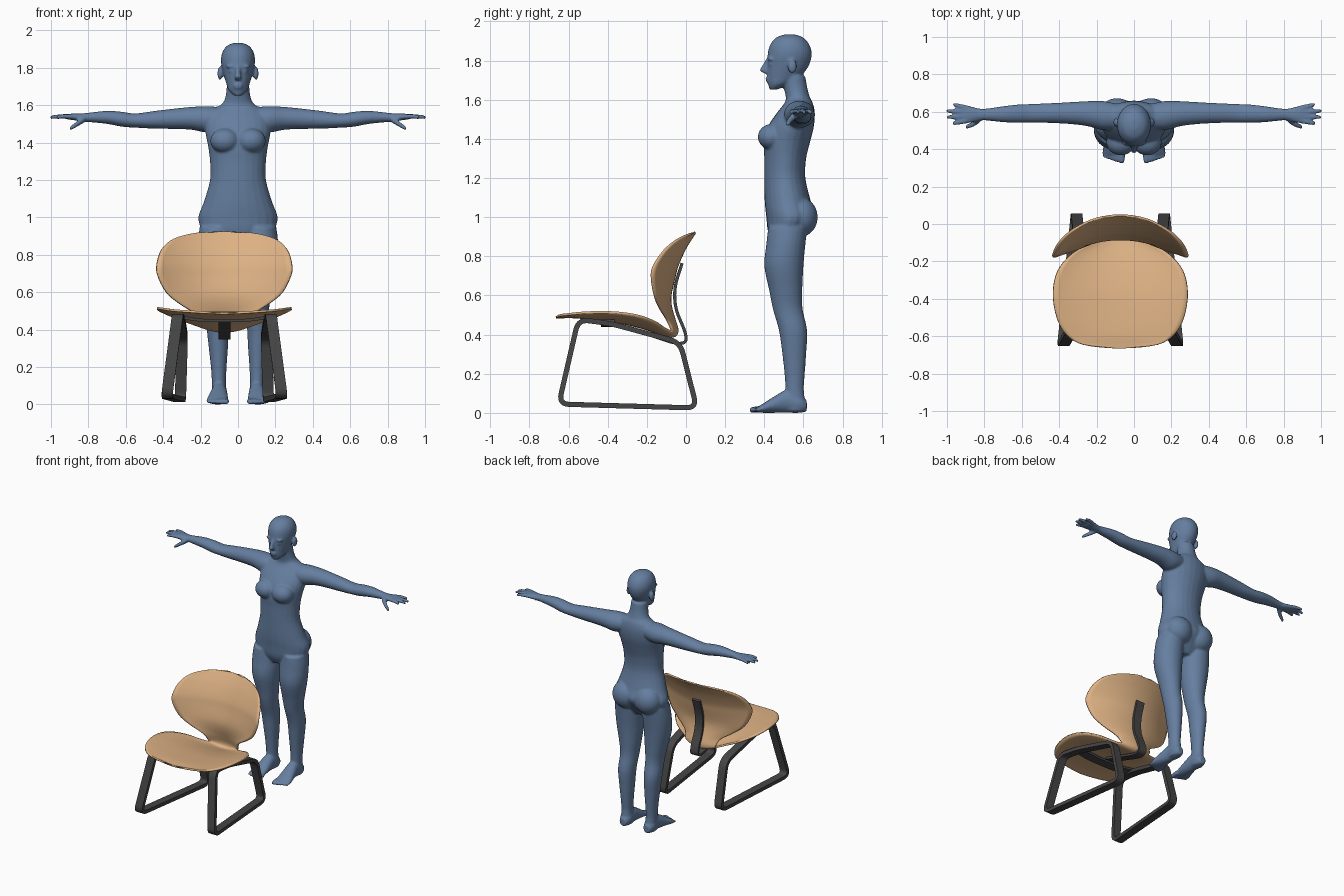
import bpy, bmesh, math
from mathutils import Vector, Matrix

cube = bpy.data.objects.get("Cube")
if cube:
    bpy.data.objects.remove(cube, do_unlink=True)


def material(name, rgb):
    mat = bpy.data.materials.new(name)
    mat.use_nodes = True
    color = (*rgb, 1.0)
    mat.diffuse_color = color
    mat.node_tree.nodes["Principled BSDF"].inputs["Base Color"].default_value = color
    return mat


BLUE = material("slate_blue", (0.13, 0.21, 0.35))
WOOD = material("light_wood", (0.72, 0.44, 0.23))
DARK = material("dark_frame", (0.06, 0.06, 0.06))


def finish(name, bm, mat, angle=35):
    bmesh.ops.recalc_face_normals(bm, faces=bm.faces)
    mesh = bpy.data.meshes.new(name)
    bm.to_mesh(mesh)
    bm.free()
    mesh.materials.append(mat)
    obj = bpy.data.objects.new(name, mesh)
    bpy.context.collection.objects.link(obj)
    bpy.ops.object.select_all(action='DESELECT')
    obj.select_set(True)
    bpy.context.view_layer.objects.active = obj
    bpy.ops.object.shade_smooth_by_angle(angle=math.radians(angle))
    return obj


def spline(rows, steps=4):
    """Smooth curve through rows of any number of values."""
    pts = [rows[0]] + list(rows) + [rows[-1]]
    out = []
    for a, b, c, d in zip(pts, pts[1:], pts[2:], pts[3:]):
        for i in range(steps):
            t = i / steps
            out.append([q + 0.5 * t * (r - p + t * (2 * p - 5 * q + 4 * r - s + t * (3 * (q - r) + s - p)))
                        for p, q, r, s in zip(a, b, c, d)])
    return out + [list(rows[-1])]


def skin_rings(bm, rings, closed=False):
    """Bridge equal rings of points into a tube."""
    rows = [[bm.verts.new(p) for p in ring] for ring in rings]
    n = len(rows[0])
    for r0, r1 in zip(rows, rows[1:] + rows[:1] if closed else rows[1:]):
        for i in range(n):
            j = (i + 1) % n
            bm.faces.new((r0[i], r0[j], r1[j], r1[i]))
    if not closed:
        bm.faces.new(rows[0][::-1])
        bm.faces.new(rows[-1])


AXES = {'X': (Vector((0, 1, 0)), Vector((0, 0, 1))),
        'Y': (Vector((1, 0, 0)), Vector((0, 0, 1))),
        'Z': (Vector((1, 0, 0)), Vector((0, 1, 0)))}


def loft(bm, axis, rows, side=1, segments=24):
    """Oval sections (x, y, z, radius u, radius v) across the given axis."""
    u, v = AXES[axis]
    rings = []
    for x, y, z, ru, rv in spline(rows):
        c = Vector((x * side, y, z))
        angles = [2 * math.pi * i / segments for i in range(segments)]
        rings.append([c + u * ru * math.cos(a) + v * rv * math.sin(a) for a in angles])
    skin_rings(bm, rings)


def ellipsoid(bm, center, radii):
    matrix = Matrix.Translation(center) @ Matrix.Diagonal((*radii, 1))
    bmesh.ops.create_uvsphere(bm, u_segments=24, v_segments=16, radius=1, matrix=matrix)


# Standing figure: overlapping lofts fused into one smooth skin
body = bmesh.new()
torso = [(.86, .51, .10, .06), (.92, .515, .185, .095), (1.0, .535, .212, .125),
         (1.08, .52, .184, .118), (1.2, .505, .15, .105), (1.3, .507, .15, .107),
         (1.38, .515, .16, .118), (1.46, .535, .175, .118), (1.53, .56, .17, .098),
         (1.58, .575, .13, .074), (1.61, .572, .082, .062), (1.66, .56, .064, .06),
         (1.72, .55, .06, .06)]
loft(body, 'Z', [(0, y, z, rx, ry) for z, y, rx, ry in torso])
head = [(1.652, .447, .022, .02), (1.68, .475, .05, .056), (1.72, .5, .064, .086),
        (1.77, .52, .079, .106), (1.83, .53, .091, .113), (1.88, .53, .085, .101),
        (1.917, .53, .06, .07), (1.934, .53, .02, .025)]
loft(body, 'Z', [(0, y, z, rx, ry) for z, y, rx, ry in head])
# Nose and lips
loft(body, 'Z', [(0, .422, 1.81, .011, .012), (0, .405, 1.775, .013, .016),
                 (0, .396, 1.75, .018, .019), (0, .41, 1.735, .017, .012)])
ellipsoid(body, (0, .418, 1.708), (.027, .012, .007))
ellipsoid(body, (0, .42, 1.694), (.024, .013, .008))

arm = [(.10, .575, 1.53, .07, .06), (.17, .58, 1.525, .078, .07), (.25, .59, 1.53, .067, .061),
       (.35, .593, 1.527, .058, .054), (.45, .593, 1.522, .053, .047), (.55, .592, 1.518, .05, .038),
       (.62, .59, 1.525, .049, .04), (.7, .587, 1.535, .043, .035), (.8, .585, 1.535, .031, .025),
       (.84, .585, 1.535, .036, .021), (.88, .585, 1.538, .046, .018), (.915, .585, 1.538, .043, .014)]
leg = [(.115, .52, .95, .09, .1), (.115, .51, .86, .1, .1), (.115, .5, .75, .096, .1),
       (.108, .51, .62, .076, .084), (.105, .52, .53, .063, .076), (.108, .547, .42, .06, .072),
       (.105, .553, .3, .051, .061), (.103, .555, .2, .042, .052), (.102, .555, .12, .038, .047),
       (.1, .56, .05, .04, .05), (.1, .56, .008, .036, .05)]
foot = [(.1, .617, .035, .025, .028), (.1, .58, .048, .042, .048), (.1, .52, .06, .042, .06),
        (.105, .45, .042, .051, .042), (.11, .4, .026, .058, .026), (.112, .372, .018, .054, .016)]
for side in (1, -1):
    loft(body, 'X', arm, side)
    loft(body, 'Z', leg, side)
    loft(body, 'Y', foot, side)
    # Fingers, from index to little finger
    for i, tip in enumerate((.972, 1.002, 1.004, .968)):
        root_y, tip_y = .553 + .022 * i, .537 + .034 * i
        loft(body, 'X', [(.88, root_y, 1.538, .013, .013),
                         ((.88 + tip) / 2, (root_y + tip_y) / 2, 1.541, .013, .013),
                         (tip, tip_y, 1.535, .01, .01)], side, 12)
    # Thumb
    loft(body, 'X', [(.82, .565, 1.525, .02, .018), (.86, .535, 1.5, .017, .016),
                     (.9, .518, 1.473, .011, .011)], side, 12)
    # Toes
    for i in range(5):
        x, r = .065 + .0235 * i, .017 - .0018 * i
        loft(body, 'Y', [(x, .39, .02, r, r), (x, .355 + .004 * i, .017, r, r),
                         (x, .325 + .007 * i, .014, r * .8, r * .8)], side, 12)
    # Bust, seat muscles, ears, eyes and brows
    ellipsoid(body, (side * .07, .437, 1.41), (.078, .07, .066))
    ellipsoid(body, (side * .09, .585, 1.0), (.1, .088, .1))
    ellipsoid(body, (side * .096, .543, 1.77), (.014, .024, .036))
    ellipsoid(body, (side * .034, .434, 1.783), (.018, .014, .01))
    ellipsoid(body, (side * .036, .433, 1.808), (.03, .016, .009))
figure = finish("standing_figure", body, BLUE, 180)
remesh = figure.modifiers.new("fuse", 'REMESH')
remesh.mode = 'VOXEL'
remesh.voxel_size = .007
remesh.use_smooth_shade = True
relax = figure.modifiers.new("relax", 'SMOOTH')
relax.factor = .5
relax.iterations = 6

# Chair
CHAIR_X = -.073

# One-piece bent shell: half width, centre y, centre z, edge shift y, edge shift z
shell = [(.02, -.665, .487, 0, 0), (.2, -.645, .488, 0, .01), (.29, -.59, .49, 0, .015),
         (.34, -.5, .483, 0, .03), (.36, -.37, .468, 0, .045), (.335, -.25, .442, 0, .055),
         (.26, -.16, .415, 0, .05), (.17, -.11, .398, 0, .035), (.13, -.075, .39, -.01, .03),
         (.12, -.05, .4, -.025, .02), (.125, -.045, .43, -.03, 0), (.15, -.06, .48, -.04, 0),
         (.24, -.077, .54, -.06, 0), (.31, -.08, .6, -.08, 0), (.355, -.06, .69, -.115, 0),
         (.36, -.045, .75, -.12, 0), (.335, -.01, .83, -.1, 0), (.27, .022, .885, -.065, 0),
         (.15, .042, .915, -.02, 0), (.02, .047, .922, 0, 0)]
bm = bmesh.new()
across = [i / 12 for i in range(-12, 13)]
grid = [[bm.verts.new((CHAIR_X + w * u, y + dy * u * u, z + dz * u * u)) for u in across]
        for w, y, z, dy, dz in spline(shell)]
for r0, r1 in zip(grid, grid[1:]):
    for i in range(len(across) - 1):
        bm.faces.new((r0[i], r0[i + 1], r1[i + 1], r1[i]))
seat = finish("seat_and_back_shell", bm, WOOD, 50)
solid = seat.modifiers.new("thickness", 'SOLIDIFY')
solid.thickness = .012
solid.offset = 0


def strap(name, corners, across, width, thick, radius, closed=False):
    """Flat bar following a path with rounded corners."""
    pts = [Vector(p) for p in corners]
    n, path = len(pts), []
    for i, p in enumerate(pts):
        if not closed and i in (0, n - 1):
            path.append(p)
            continue
        a, b = pts[i - 1] - p, pts[(i + 1) % n] - p
        start = p + a.normalized() * min(radius, a.length * .48)
        end = p + b.normalized() * min(radius, b.length * .48)
        for k in range(8):
            t = k / 7
            path.append(start * (1 - t) ** 2 + p * 2 * t * (1 - t) + end * t * t)
    rings, m = [], len(path)
    for i, p in enumerate(path):
        before = path[i - 1] if closed or i else p
        after = path[(i + 1) % m] if closed or i < m - 1 else p
        normal = across.cross(after - before).normalized() * thick / 2
        w = across * width / 2
        rings.append([p + w + normal, p - w + normal, p - w - normal, p + w - normal])
    bm = bmesh.new()
    skin_rings(bm, rings, closed)
    return finish(name, bm, DARK)


X, Y = Vector((1, 0, 0)), Vector((0, 1, 0))

# Sled leg loops
loop = [(.308, -.65, .045), (.25, -.55, .478), (.24, -.38, .455), (.225, -.03, .36), (.235, .055, .025)]
for label, side in (("left", 1), ("right", -1)):
    strap(label + "_leg_loop", [(CHAIR_X + side * x, y, z) for x, y, z in loop],
          X, .06, .026, .055, True)

# Back support running from under the seat up behind the back
spine = [(-.35, .452), (-.2, .403), (-.05, .352), (.005, .36), (-.005, .42), (-.055, .53),
         (-.06, .64), (-.02, .765)]
strap("back_support", [(CHAIR_X, y, z) for y, z in spine], X, .065, .016, .06)

# Cross bar under the seat
bar = [(-.24, .468), (-.12, .448), (.12, .448), (.24, .468)]
strap("seat_cross_bar", [(CHAIR_X + x, -.4, z) for x, z in bar], Y, .07, .016, .08)
